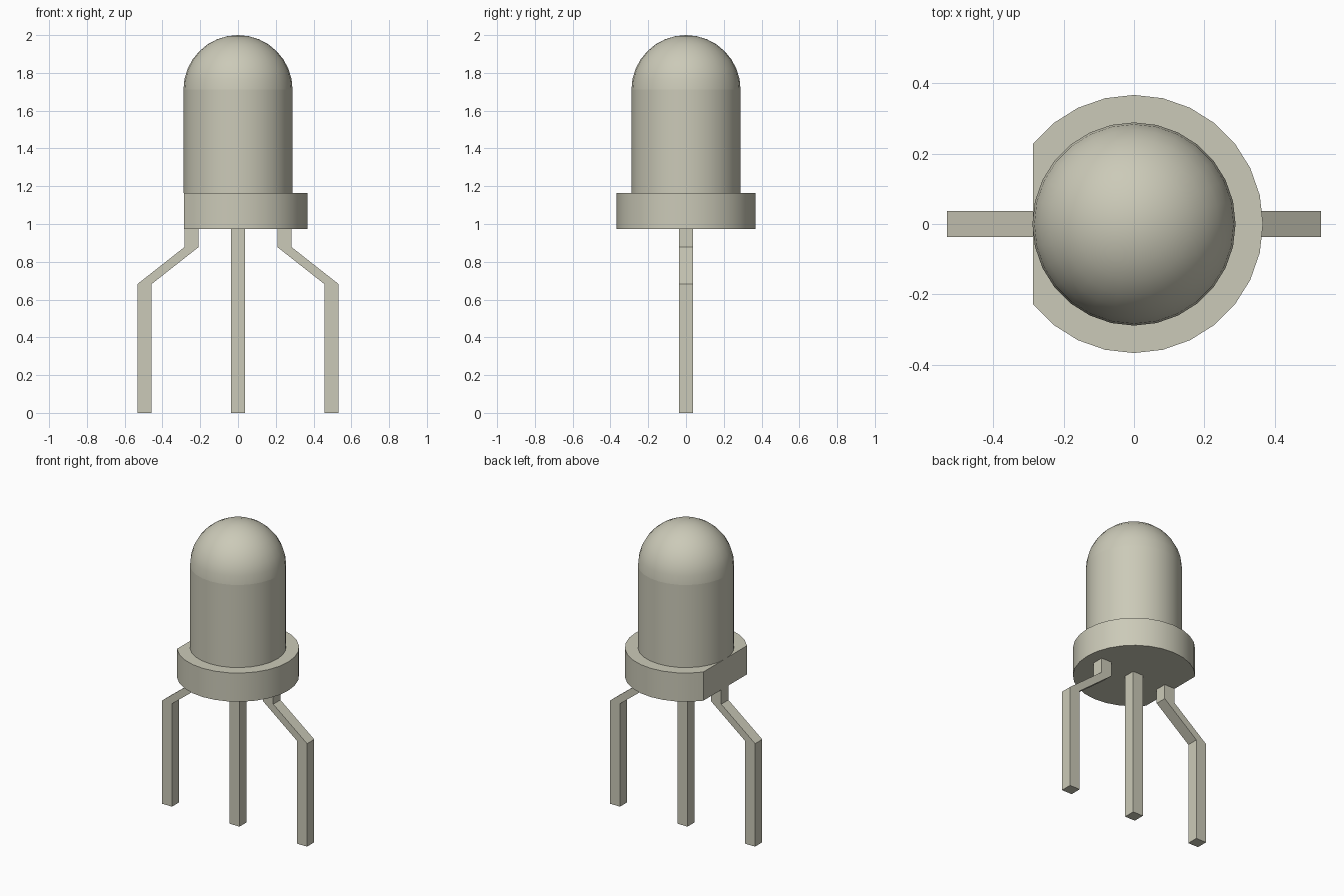
import bpy, bmesh
from math import cos, sin, tau

if "Cube" in bpy.data.objects:
    bpy.data.objects.remove(bpy.data.objects["Cube"], do_unlink=True)

SIDES = 28
LENS_R, FLANGE_R = 0.289, 0.367
FLANGE_Z, LENS_Z, DOME_Z = 0.974, 1.164, 1.711
LEG = 0.0375  # half thickness of a leg

mat = bpy.data.materials.new("warm_grey")
mat.use_nodes = True
colour = (0.60, 0.59, 0.48, 1)
mat.diffuse_color = colour
mat.node_tree.nodes["Principled BSDF"].inputs["Base Color"].default_value = colour


def finish(name, bm, smooth=False):
    bmesh.ops.recalc_face_normals(bm, faces=bm.faces)
    mesh = bpy.data.meshes.new(name)
    bm.to_mesh(mesh)
    bm.free()
    mesh.materials.append(mat)
    obj = bpy.data.objects.new(name, mesh)
    bpy.context.collection.objects.link(obj)
    if smooth:
        bpy.ops.object.select_all(action='DESELECT')
        obj.select_set(True)
        bpy.context.view_layer.objects.active = obj
        bpy.ops.object.shade_smooth_by_angle()


def loft(name, rings, caps=True, smooth=False):
    """Skin a list of equal-length rings of points."""
    bm = bmesh.new()
    loops = [[bm.verts.new(p) for p in ring] for ring in rings]
    n = len(loops[0])
    for a, b in zip(loops, loops[1:]):
        for i in range(n):
            j = (i + 1) % n
            bm.faces.new((a[i], a[j], b[j], b[i]))
    if caps:
        bm.faces.new(loops[0][::-1])
        bm.faces.new(loops[-1])
    finish(name, bm, smooth)


def circle(radius, keep=lambda i: True):
    return [(radius * cos(tau * i / SIDES), radius * sin(tau * i / SIDES))
            for i in range(SIDES) if keep(i)]


def at_height(outline, z):
    return [(x, y, z) for x, y in outline]


# Flange: a disc with one side cut flat
flat_disc = circle(FLANGE_R, lambda i: abs(i - SIDES // 2) >= 3)
loft("flange", [at_height(flat_disc, z) for z in (FLANGE_Z, LENS_Z)], smooth=True)

# Lens barrel
barrel = circle(LENS_R)
loft("lens_barrel", [at_height(barrel, z) for z in (LENS_Z, DOME_Z)],
     caps=False, smooth=True)

# Lens dome: upper half of a sphere
bm = bmesh.new()
bmesh.ops.create_uvsphere(bm, u_segments=SIDES, v_segments=16, radius=LENS_R)
bmesh.ops.delete(bm, geom=[v for v in bm.verts if v.co.z < -0.001], context='VERTS')
bmesh.ops.translate(bm, verts=bm.verts, vec=(0, 0, DOME_Z))
finish("lens_dome", bm, smooth=True)


# Legs: a square section swept down a path of (x, z)
def leg(name, path):
    square = [(-LEG, -LEG), (LEG, -LEG), (LEG, LEG), (-LEG, LEG)]
    loft(name, [[(x + dx, dy, z) for dx, dy in square] for x, z in path])


leg("middle_leg", [(0, 0), (0, FLANGE_Z)])
for side, sign in (("left", 1), ("right", -1)):
    leg(side + "_leg", [(sign * 0.495, 0), (sign * 0.495, 0.682),
                        (sign * 0.247, 0.877), (sign * 0.247, FLANGE_Z)])
